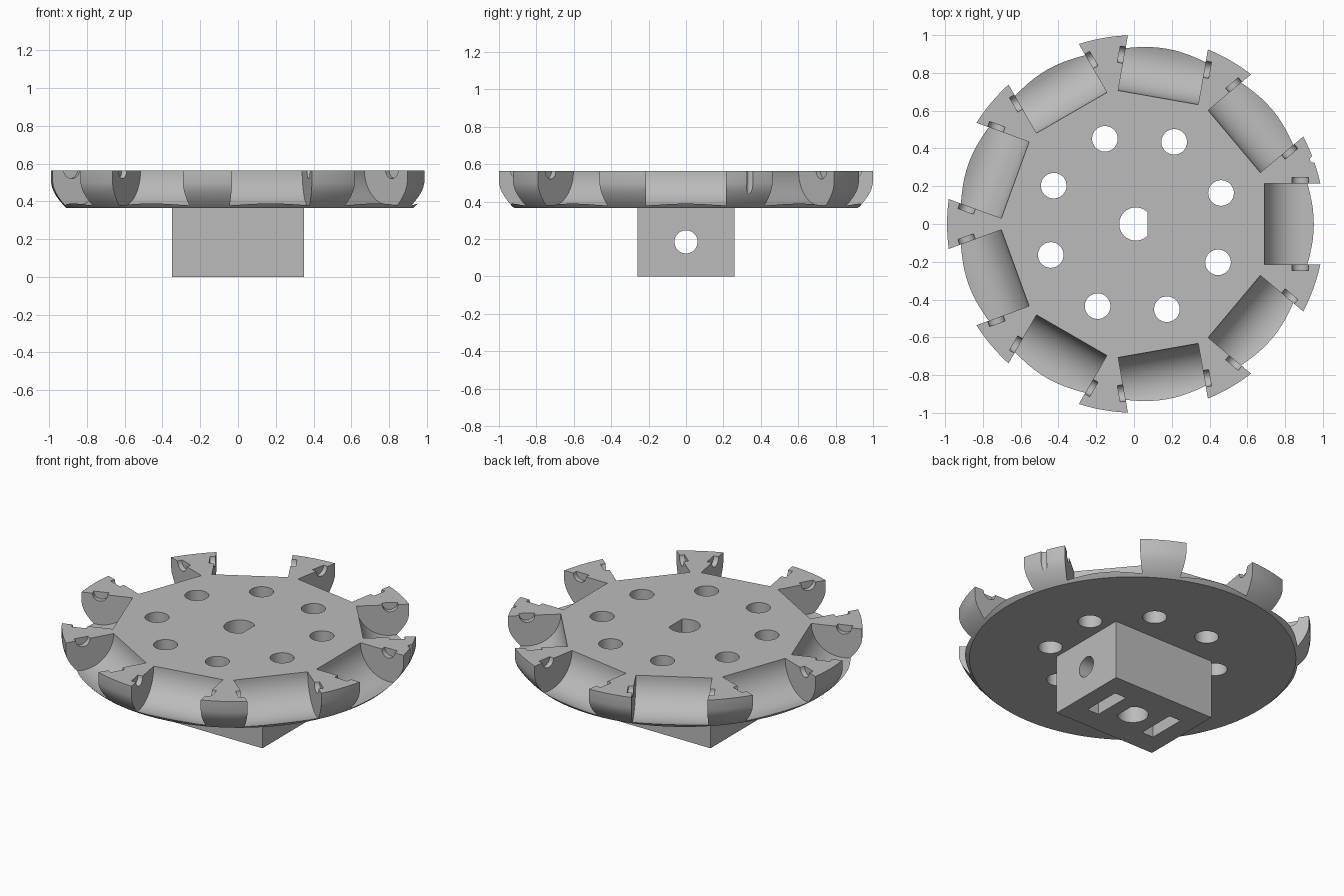
import bpy, math
from mathutils import Matrix, Vector

if "Cube" in bpy.data.objects:
    bpy.data.objects.remove(bpy.data.objects["Cube"])

CX, TOP, BASE = 0.01, 0.565, 0.365      # wheel axis, top face, underside
ROLLERS, AXLE_R = 9, 0.87               # pocket count and axle distance

grey = bpy.data.materials.new("plain grey")
grey.use_nodes = True
grey.diffuse_color = (0.5, 0.5, 0.5, 1)
grey.node_tree.nodes["Principled BSDF"].inputs["Base Color"].default_value = (0.5, 0.5, 0.5, 1)


def make(name, verts, faces):
    mesh = bpy.data.meshes.new(name)
    mesh.from_pydata(verts, [], faces)
    mesh.materials.append(grey)
    obj = bpy.data.objects.new(name, mesh)
    bpy.context.collection.objects.link(obj)
    return obj


def prism(name, outline, z0, z1, matrix=Matrix()):
    """Extrude a counter-clockwise outline from z0 to z1."""
    n = len(outline)
    verts = [matrix @ Vector((x, y, z)) for z in (z0, z1) for x, y in outline]
    faces = [(i, (i + 1) % n, n + (i + 1) % n, n + i) for i in range(n)]
    faces += [tuple(range(n))[::-1], tuple(range(n, 2 * n))]
    return make(name, verts, faces)


def circle(r, n=48, flat=None):
    pts = [(r * math.cos(2 * math.pi * i / n), r * math.sin(2 * math.pi * i / n)) for i in range(n)]
    return [(min(x, flat), y) for x, y in pts] if flat else pts


def rect(w, d):
    return [(-w / 2, -d / 2), (w / 2, -d / 2), (w / 2, d / 2), (-w / 2, d / 2)]


def lathe(name, profile, n):
    verts = [(CX + r * math.cos(2 * math.pi * i / n), r * math.sin(2 * math.pi * i / n), z)
             for r, z in profile for i in range(n)]
    faces = [(k * n + i, k * n + (i + 1) % n, (k + 1) * n + (i + 1) % n, (k + 1) * n + i)
             for k in range(len(profile) - 1) for i in range(n)]
    faces += [tuple(range(n))[::-1], tuple(range(len(verts) - n, len(verts)))]
    return make(name, verts, faces)


def cut(target, cutters):
    for c in cutters:
        c.hide_render = True
        mod = target.modifiers.new("cut", 'BOOLEAN')
        mod.operation, mod.solver, mod.object = 'DIFFERENCE', 'EXACT', c
        bpy.context.view_layer.objects.active = target
        bpy.ops.object.modifier_apply(modifier=mod.name)
        bpy.data.objects.remove(c)


def polar(angle):
    return Matrix.Translation((CX, 0, 0)) @ Matrix.Rotation(math.radians(angle), 4, 'Z')


def tangent_rod(name, radius, half, angle, n):
    """Cylinder lying along the rim, on a roller axle."""
    m = polar(angle) @ Matrix.Translation((AXLE_R, 0, TOP)) @ Matrix.Rotation(math.pi / 2, 4, 'X')
    return prism(name, circle(radius, n), -half, half, m)


# Wheel disc with rounded lower rim
disc = lathe("wheel_disc", [(0.918, BASE), (0.932, 0.378), (0.952, 0.40), (0.97, 0.425),
                            (0.985, 0.45), (0.995, 0.475), (1.0, 0.50), (1.0, TOP)], 144)

# Roller pockets, then the axle seats in the teeth
step = 360 / ROLLERS
cut(disc, [tangent_rod("pocket", 0.19, 0.215, k * step, 64) for k in range(ROLLERS)])
cut(disc, [tangent_rod("axle_seat", 0.044, 0.245, k * step, 24) for k in range(ROLLERS)])

# Mounting holes, and a marker notch on one tooth
cut(disc, [prism("bolt_hole", circle(0.068, 32), 0.2, 0.8,
                 polar(20 + 45 * k) @ Matrix.Translation((0.48, 0, 0))) for k in range(8)])
cut(disc, [prism("notch", circle(0.018, 16), 0.44, 0.8,
                 polar(20) @ Matrix.Translation((1.0, 0, 0)))])

# Square hub block with cross hole and nut slots
hub = prism("hub_block", rect(0.70, 0.52), 0, BASE)
along_x = Matrix.Translation((0, 0, 0.185)) @ Matrix.Rotation(math.pi / 2, 4, 'Y')
cut(hub, [prism("screw_hole", circle(0.062, 32), -0.6, 0.6, along_x)])
cut(hub, [prism("nut_slot", rect(0.08, 0.24), -0.1, 0.3, Matrix.Translation((s * 0.2, 0, 0)))
          for s in (-1, 1)])

# D-shaped shaft bore through both parts
for part in (disc, hub):
    cut(part, [prism("shaft_bore", circle(0.088, 48, 0.062), -0.2, 0.8, polar(0))])

# Shading
for part in (disc, hub):
    bpy.ops.object.select_all(action='DESELECT')
    part.select_set(True)
    bpy.context.view_layer.objects.active = part
    bpy.ops.object.shade_smooth_by_angle(angle=math.radians(25))
